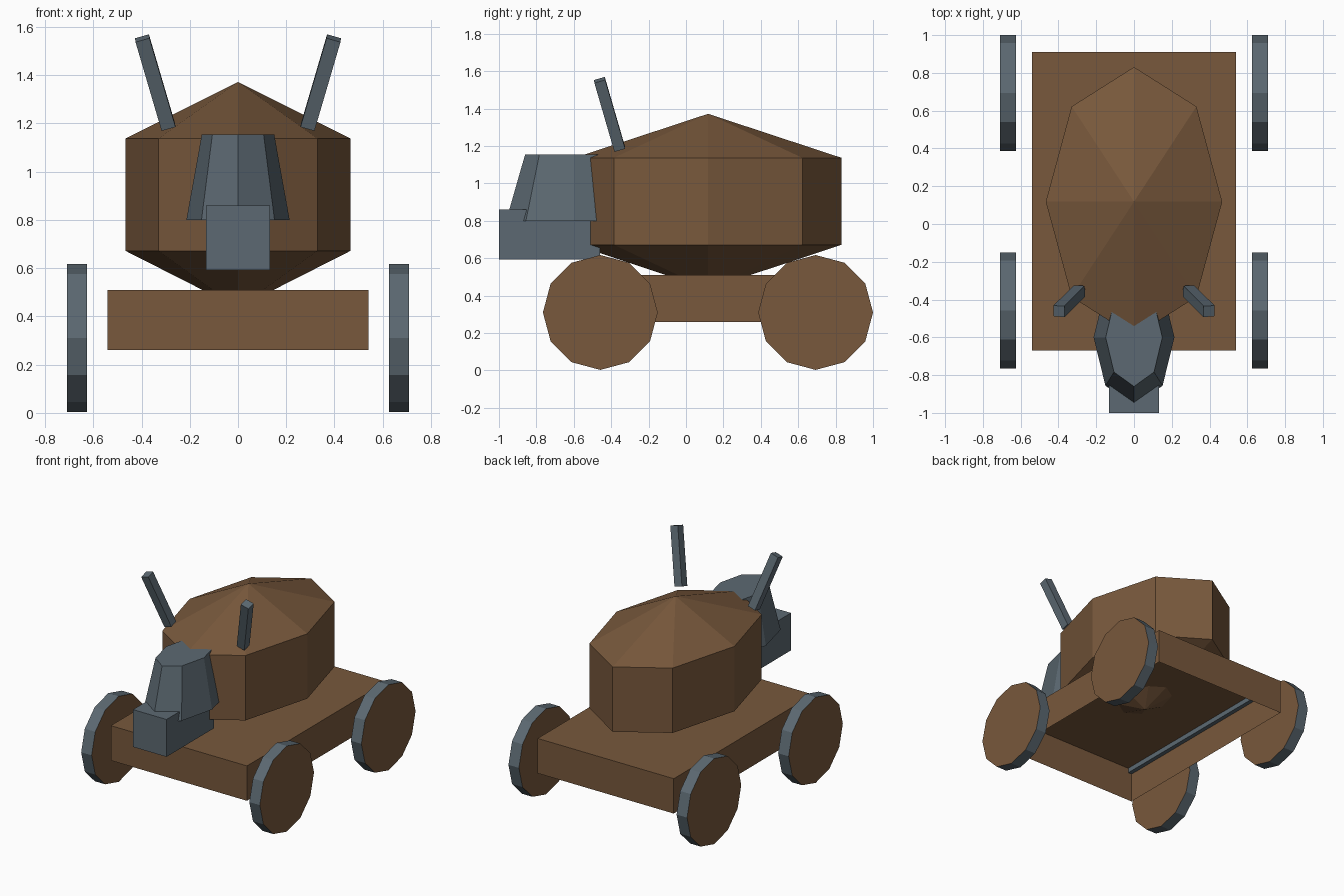
import bpy, bmesh, math
from mathutils import Vector, Matrix

if "Cube" in bpy.data.objects:
    bpy.data.objects.remove(bpy.data.objects["Cube"])


def material(name, rgb):
    m = bpy.data.materials.new(name)
    m.diffuse_color = (*rgb, 1.0)
    m.use_nodes = True
    m.node_tree.nodes["Principled BSDF"].inputs["Base Color"].default_value = m.diffuse_color
    return m


BROWN = material("brown", (0.188, 0.098, 0.045))
GREY = material("slate grey", (0.107, 0.141, 0.168))


def finish(name, bm, *mats):
    bmesh.ops.recalc_face_normals(bm, faces=bm.faces)
    me = bpy.data.meshes.new(name)
    bm.to_mesh(me)
    bm.free()
    for m in mats:
        me.materials.append(m)
    ob = bpy.data.objects.new(name, me)
    bpy.context.collection.objects.link(ob)
    return ob


def box_bm(lo, hi):
    lo, hi = Vector(lo), Vector(hi)
    bm = bmesh.new()
    bmesh.ops.create_cube(bm, size=1, matrix=Matrix.Translation((lo + hi) / 2)
                          @ Matrix.Diagonal((*(hi - lo), 1)))
    return bm


def stack_bm(sides, centre_y, rings):
    """Elliptical rings (rx, ry, z) joined upwards, ends capped."""
    bm = bmesh.new()
    loops = []
    for rx, ry, z in rings:
        loops.append([bm.verts.new((rx * math.cos(t), centre_y + ry * math.sin(t), z))
                      for t in (2 * math.pi * i / sides for i in range(sides))])
    for a, b in zip(loops, loops[1:]):
        for i in range(sides):
            j = (i + 1) % sides
            bm.faces.new((a[i], a[j], b[j], b[i]))
    if rings[0][0] > 0:
        bm.faces.new(loops[0])
    if rings[-1][0] > 0:
        bm.faces.new(loops[-1])
    bmesh.ops.remove_doubles(bm, verts=bm.verts, dist=1e-4)
    return bm


# Chassis: box open underneath
bm = box_bm((-0.54, -0.67, 0.26), (0.54, 0.91, 0.51))
bm.normal_update()
under = [f for f in bm.faces if f.normal.z < -0.5]
bmesh.ops.delete(bm, geom=under, context='FACES_ONLY')
finish("chassis", bm, BROWN)

# Body: octagonal drum with pointed top and bottom
finish("body", stack_bm(8, 0.118, [(0, 0, 0.435), (0.467, 0.713, 0.672),
                                   (0.467, 0.713, 1.137), (0, 0, 1.372)]), BROWN)

# Head and snout
finish("head", stack_bm(8, -0.60, [(0.214, 0.362, 0.80), (0.15, 0.26, 1.155)]), GREY)
finish("snout", box_bm((-0.133, -1.0, 0.592), (0.133, -0.46, 0.86)), GREY)

for side, sx in (("left", -1), ("right", 1)):
    # Horns leaning outwards and forwards
    base, tip = Vector((sx * 0.289, -0.355, 1.185)), Vector((sx * 0.397, -0.462, 1.553))
    axis = tip - base
    bm = bmesh.new()
    turn = Vector((0, 0, 1)).rotation_difference(axis).to_matrix().to_4x4()
    bmesh.ops.create_cube(bm, size=1, matrix=Matrix.Translation((base + tip) / 2) @ turn
                          @ Matrix.Diagonal((0.06, 0.06, axis.length, 1)))
    finish(side + "_horn", bm, GREY)

    # Rail inside the chassis, under the deck
    x0, x1 = sorted((sx * 0.507, sx * 0.537))
    finish(side + "_rail", box_bm((x0, -0.665, 0.472), (x1, 0.905, 0.507)), GREY)

    # Wheels: grey tread, brown flat sides
    for end, y in (("front", -0.458), ("back", 0.693)):
        bm = bmesh.new()
        bmesh.ops.create_cone(bm, cap_ends=True, segments=12, radius1=0.307,
                              radius2=0.307, depth=0.083,
                              matrix=Matrix.Translation((sx * 0.667, y, 0.31))
                              @ Matrix.Rotation(math.pi / 2, 4, 'Y'))
        bm.normal_update()
        for f in bm.faces:
            f.material_index = 1 if abs(f.normal.x) > 0.5 else 0
        finish(f"{end}_{side}_wheel", bm, GREY, BROWN)
